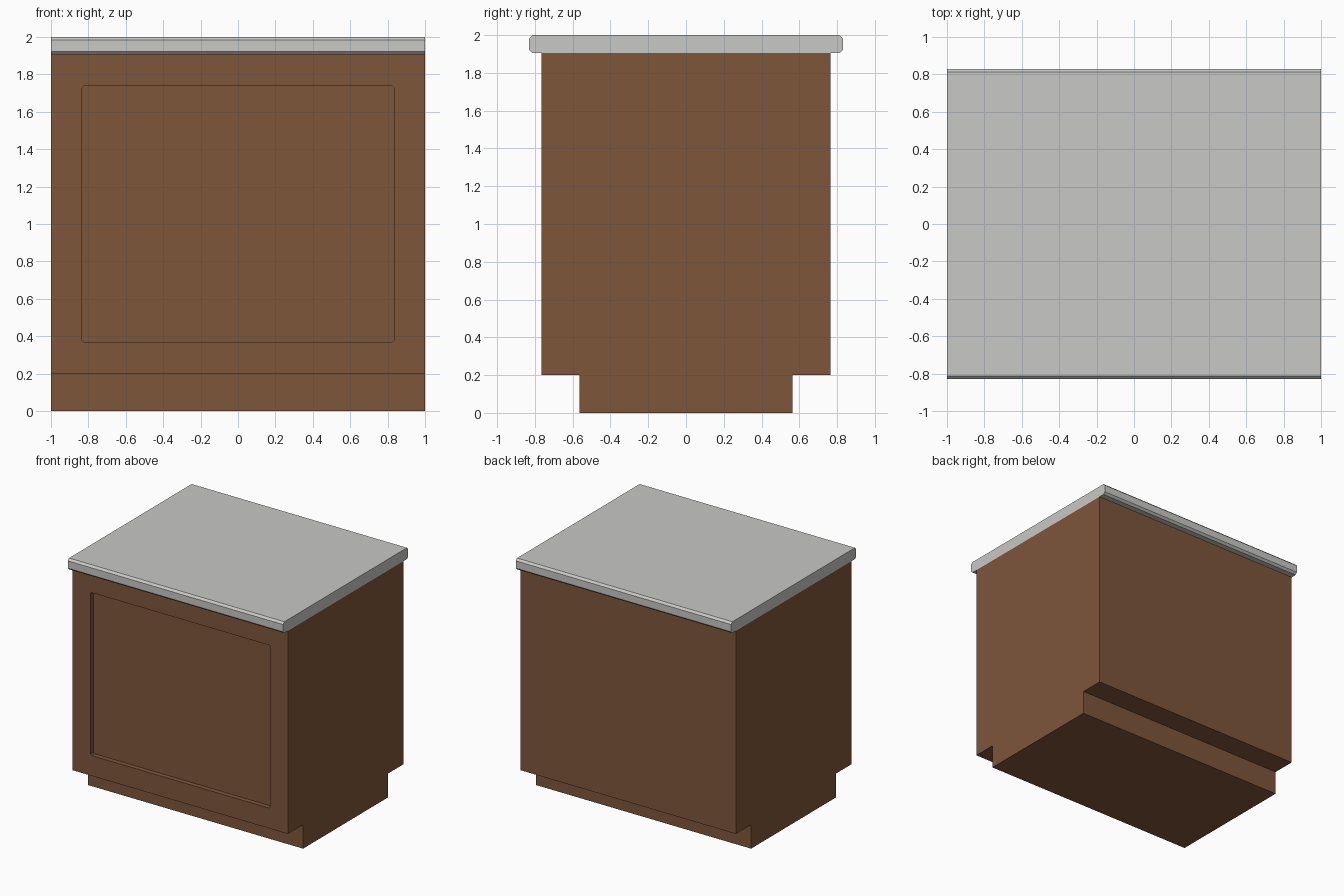
import bpy, bmesh

if "Cube" in bpy.data.objects:
    bpy.data.objects.remove(bpy.data.objects["Cube"])


def material(name, rgb):
    m = bpy.data.materials.new(name)
    m.diffuse_color = (*rgb, 1)
    m.use_nodes = True
    m.node_tree.nodes["Principled BSDF"].inputs["Base Color"].default_value = m.diffuse_color
    return m


brown = material("brown wood", (0.212, 0.093, 0.044))
grey = material("grey stone", (0.578, 0.578, 0.565))


def extrude_x(name, profile, mat):
    """Closed (y, z) profile swept along x from -1 to 1."""
    bm = bmesh.new()
    face = bm.faces.new([bm.verts.new((-1, y, z)) for y, z in profile])
    res = bmesh.ops.extrude_face_region(bm, geom=[face])
    verts = [v for v in res["geom"] if isinstance(v, bmesh.types.BMVert)]
    bmesh.ops.translate(bm, verts=verts, vec=(2, 0, 0))
    bmesh.ops.recalc_face_normals(bm, faces=bm.faces[:])
    me = bpy.data.meshes.new(name)
    bm.to_mesh(me)
    bm.free()
    me.materials.append(mat)
    ob = bpy.data.objects.new(name, me)
    bpy.context.collection.objects.link(ob)
    return ob


def mirrored(half):
    return half + [(-y, z) for y, z in reversed(half)]


# Cabinet body with toe kicks front and back
body = extrude_x("cabinet_body", mirrored(
    [(0.565, 0), (0.565, 0.2), (0.765, 0.2), (0.765, 1.905)]), brown)

# Worktop with chamfered front and back edges
c = 0.017
extrude_x("worktop", mirrored(
    [(0.83 - c, 1.905), (0.83, 1.905 + c), (0.83, 2 - c), (0.83 - c, 2)]), grey)

# Recessed front panel, cut with slightly clipped corners
depth, half_w, z0, z1 = 0.04, 0.835, 0.37, 1.738
bm = bmesh.new()
bmesh.ops.create_cube(bm, size=1)
for v in bm.verts:
    v.co.x *= 2 * half_w
    v.co.y = -0.765 + (depth if v.co.y > 0 else -0.2)
    v.co.z = z1 if v.co.z > 0 else z0
along_y = [e for e in bm.edges if abs(e.verts[0].co.y - e.verts[1].co.y) > 0.1]
bmesh.ops.bevel(bm, geom=along_y, offset=0.01, segments=1, affect='EDGES')
me = bpy.data.meshes.new("panel_cutter")
bm.to_mesh(me)
bm.free()
me.materials.append(brown)
cutter = bpy.data.objects.new("panel_cutter", me)
bpy.context.collection.objects.link(cutter)
cutter.hide_render = True
cutter.hide_set(True)
mod = body.modifiers.new("front panel recess", 'BOOLEAN')
mod.operation = 'DIFFERENCE'
mod.solver = 'EXACT'
mod.object = cutter
